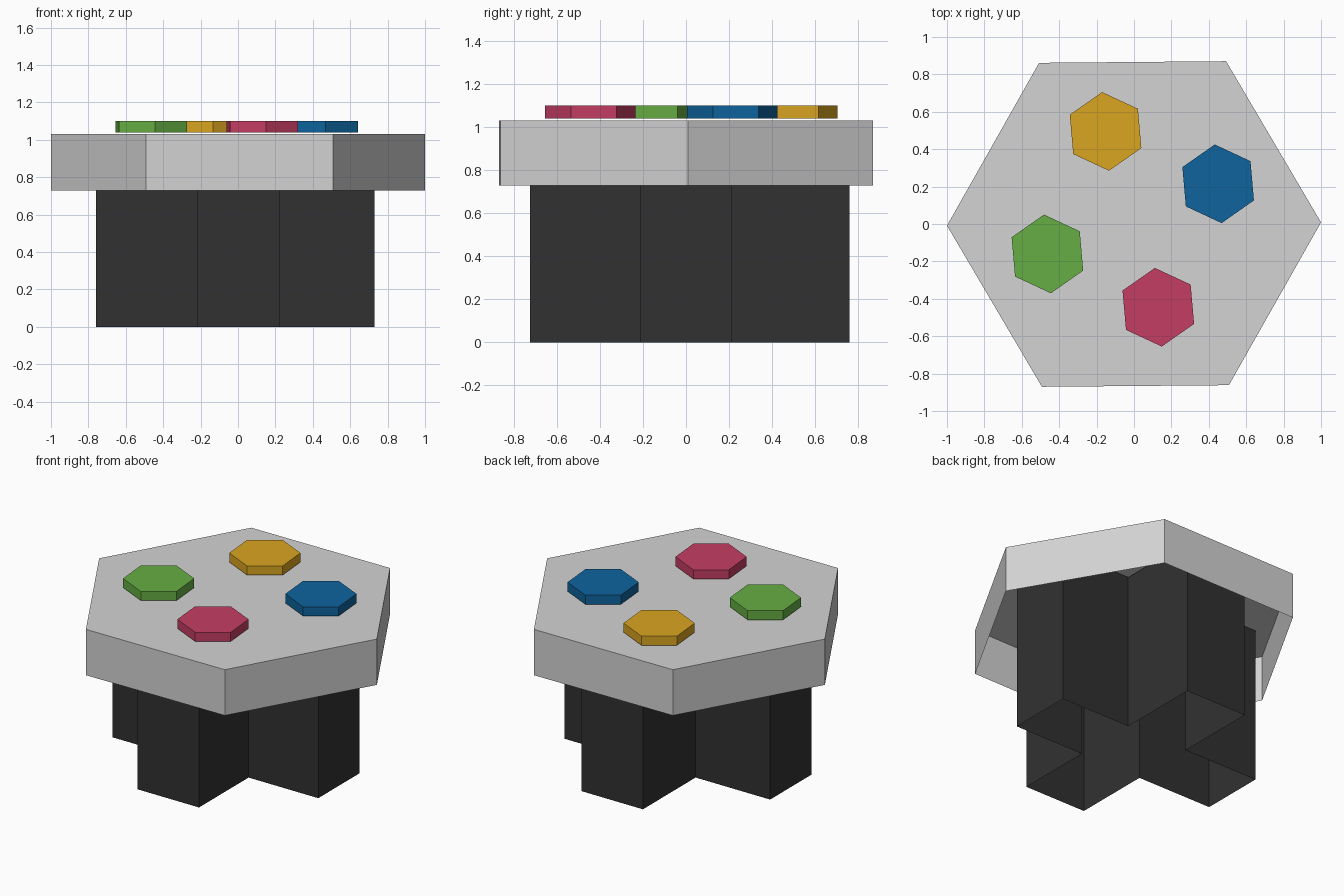
import bpy
import bmesh
from math import cos, sin, radians

cube = bpy.data.objects.get("Cube")
if cube:
    bpy.data.objects.remove(cube, do_unlink=True)


def linear(c):
    c /= 255
    return c / 12.92 if c <= 0.04045 else ((c + 0.055) / 1.055) ** 2.4


def material(name, *rgb):
    colour = [linear(c) for c in rgb] + [1]
    mat = bpy.data.materials.new(name)
    mat.use_nodes = True
    mat.diffuse_color = colour
    bsdf = next(n for n in mat.node_tree.nodes if n.type == "BSDF_PRINCIPLED")
    bsdf.inputs["Base Color"].default_value = colour
    return mat


def hexagon(cx, cy, radius, turn):
    angles = [radians(turn + 60 * i) for i in range(6)]
    return [(cx + radius * cos(a), cy + radius * sin(a)) for a in angles]


def prism(name, outline, z0, z1, mat, bottom=False):
    """Extrude a counter-clockwise outline; the underside is open unless asked for."""
    bm = bmesh.new()
    low = [bm.verts.new((x, y, z0)) for x, y in outline]
    high = [bm.verts.new((x, y, z1)) for x, y in outline]
    n = len(outline)
    for i in range(n):
        j = (i + 1) % n
        bm.faces.new((low[i], low[j], high[j], high[i]))
    bm.faces.new(high)
    if bottom:
        bm.faces.new(low[::-1])
    mesh = bpy.data.meshes.new(name)
    bm.to_mesh(mesh)
    bm.free()
    mesh.materials.append(mat)
    obj = bpy.data.objects.new(name, mesh)
    bpy.context.collection.objects.link(obj)
    return obj


# Hollow cross-shaped base reaching up inside the slab
left, right, front, back = -0.76, 0.73, -0.725, 0.76
x0, x1, y0, y1 = -0.22, 0.225, -0.212, 0.215
cross = [(x0, front), (x1, front), (x1, y0), (right, y0), (right, y1), (x1, y1),
         (x1, back), (x0, back), (x0, y1), (left, y1), (left, y0), (x0, y0)]
prism("cross_base", cross, 0, 1.02, material("charcoal", 49, 49, 49))

# Six-sided slab, open underneath
prism("hexagonal_slab", hexagon(0, 0, 1, 0.5), 0.73, 1.03,
      material("light grey", 211, 211, 211))

# Four coloured buttons just above the slab
buttons = [
    ("gold", (218, 165, 32), -0.152, 0.495),
    ("blue", (14, 100, 158), 0.45, 0.215),
    ("green", (102, 174, 67), -0.463, -0.16),
    ("crimson", (197, 61, 100), 0.13, -0.445),
]
for colour, rgb, x, y in buttons:
    prism(colour + "_button", hexagon(x, y, 0.211, 35), 1.04, 1.10,
          material(colour, *rgb), bottom=True)
